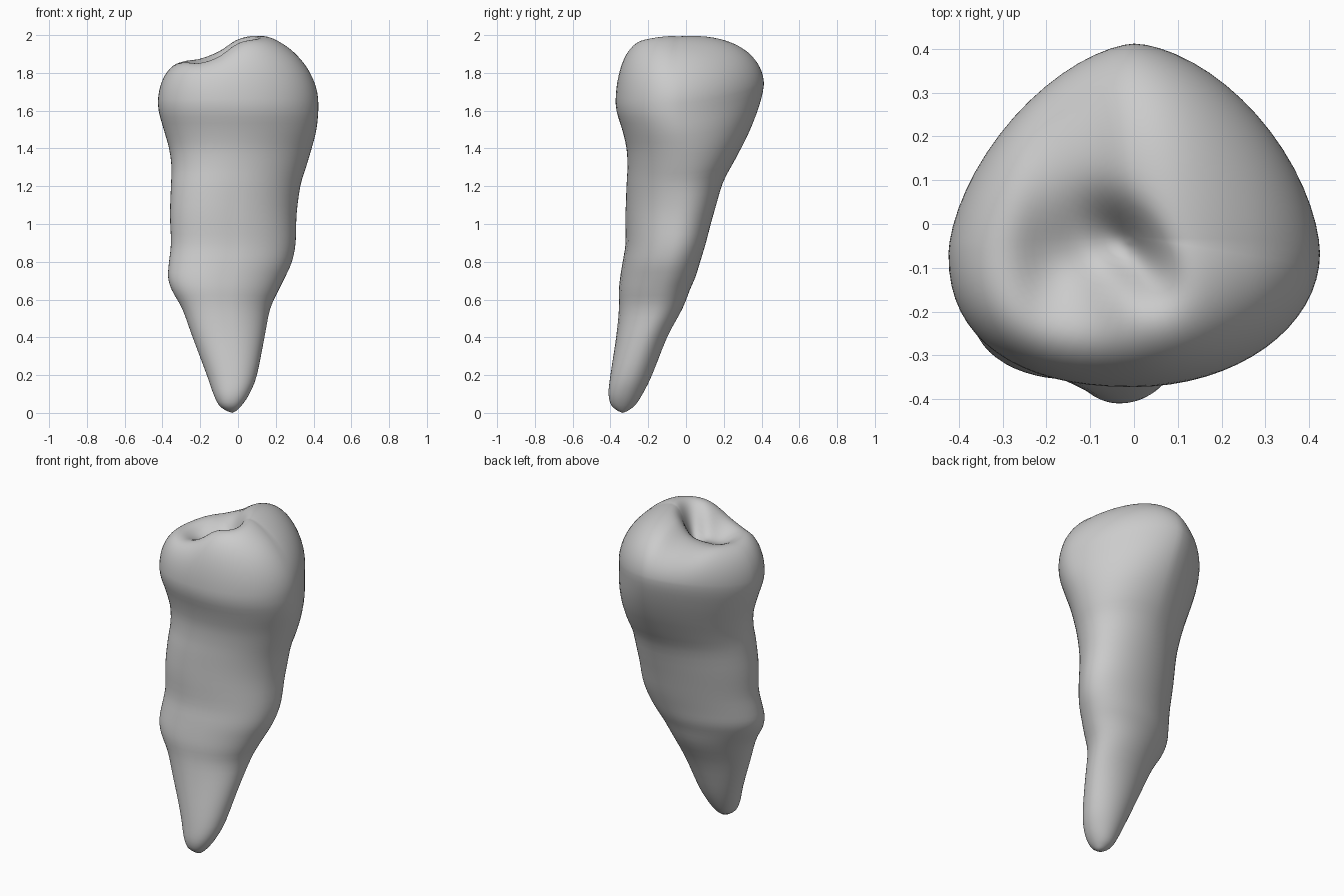
import bpy
import bmesh
from math import sin, cos, pi, exp, asin, copysign

cube = bpy.data.objects.get("Cube")
if cube:
    bpy.data.objects.remove(cube, do_unlink=True)

SEGMENTS = 64
CAP_RINGS = 30

# Side outline: height, left and right edge, front and back edge
OUTLINE = [
    (0.01, -0.06, -0.01, -0.36, -0.31),
    (0.04, -0.10, 0.02, -0.395, -0.27),
    (0.1, -0.13, 0.06, -0.41, -0.23),
    (0.2, -0.165, 0.10, -0.40, -0.18),
    (0.4, -0.24, 0.14, -0.37, -0.10),
    (0.55, -0.295, 0.17, -0.355, -0.02),
    (0.65, -0.35, 0.215, -0.355, 0.02),
    (0.72, -0.37, 0.25, -0.348, 0.05),
    (0.8, -0.365, 0.285, -0.335, 0.075),
    (0.9, -0.355, 0.305, -0.32, 0.105),
    (1.05, -0.36, 0.31, -0.32, 0.145),
    (1.2, -0.355, 0.33, -0.315, 0.195),
    (1.3, -0.352, 0.36, -0.31, 0.26),
    (1.4, -0.365, 0.39, -0.315, 0.325),
    (1.5, -0.393, 0.415, -0.338, 0.375),
    (1.6, -0.42, 0.425, -0.368, 0.407),
    (1.7, -0.427, 0.423, -0.376, 0.417),
]
# Height of the chewing surface across the width
RIDGE = [(-0.5, 1.86), (-0.3, 1.895), (-0.2, 1.895), (-0.1, 1.925),
         (0.0, 1.985), (0.1, 2.008), (0.25, 2.0), (0.5, 1.98)]


def smoothstep(a, b, v):
    t = max(0.0, min(1.0, (v - a) / (b - a)))
    return t * t * (3 - 2 * t)


def spline(rows, i, t):
    """Catmull-Rom point between rows i and i + 1."""
    p = [rows[max(0, min(len(rows) - 1, i + k))] for k in (-1, 0, 1, 2)]
    return [b + 0.5 * t * (c - a + t * (2*a - 5*b + 4*c - d + t * (3*(b - c) + d - a)))
            for a, b, c, d in zip(*p)]


def ridge_height(x):
    for i in range(len(RIDGE) - 1):
        a, b = RIDGE[i][0], RIDGE[i + 1][0]
        if x <= b:
            return spline(RIDGE, i, (x - a) / (b - a))[1]
    return RIDGE[-1][1]


def power(v, e):
    return copysign(abs(v) ** e, v)


def section(row):
    """One horizontal ring: skewed oval on the root, rounded triangle on the crown."""
    z, x0, x1, y0, y1 = row
    crown = smoothstep(1.05, 1.62, z)
    skew = asin(0.28 * smoothstep(0.1, 0.6, z) * (1 - crown))
    cx = (x0 + x1) / 2
    cy = y0 + (y1 - y0) * (0.5 - 0.11 * crown)
    ring = []
    for k in range(SEGMENTS):
        a = 2 * pi * k / SEGMENTS
        sx, sy = cos(a), sin(a + skew)
        back = max(0.0, sy)
        if sy > 0:
            e, half = 1 + (0.2 if sx > 0 else 0.25) * crown, y1 - cy
        else:
            e, half = 0.9 + 0.1 * crown if sx > 0 else 1 - 0.14 * crown, cy - y0
        # The crown bulges higher at the back
        ring.append((cx + power(sx, e) * (x1 - x0) / 2, cy + power(sy, e) * half,
                     z + 0.1 * crown * back * back))
    return ring


def hollow(x, y):
    """Depth of the basin and of the groove beside the main cusp."""
    basin = 0.09 * exp(-((x + 0.14) ** 2 + (y + 0.09) ** 2) / 0.018)
    along = (x + 0.01) * 0.6 - (y + 0.06) * 0.8
    across = (x + 0.01) * 0.8 + (y + 0.06) * 0.6
    groove = 0.13 * exp(-(along / 0.11) ** 2 - (across / 0.06) ** 2)
    return basin + groove


# Root and crown wall
rings = []
for i in range(len(OUTLINE) - 1):
    for t in (0, 0.33, 0.67):
        rings.append(section(spline(OUTLINE, i, t)))
while rings[-1][0][2] > 1.64:
    rings.pop()
rim = rings[-1]

# Chewing surface
cap_x, cap_y = 0.0, -0.03
for j in range(1, CAP_RINGS):
    s = cos(pi / 2 * j / CAP_RINGS)
    ring = []
    for k, (rx, ry, rz) in enumerate(rim):
        a = 2 * pi * k / SEGMENTS
        # Shoulders are round on the right, squarer at the left and front
        p = 3 - 0.8 * cos(a) + 1.6 * max(0.0, -cos(a)) + 1.3 * max(0.0, -sin(a))
        x, y = cap_x + (rx - cap_x) * s, cap_y + (ry - cap_y) * s
        rise = (1 - s ** p) ** 0.5
        ring.append((x, y, rz + (ridge_height(x) - rz) * rise - hollow(x, y) * rise))
    rings.append(ring)

bm = bmesh.new()
loops = [[bm.verts.new(co) for co in ring] for ring in rings]
for low, high in zip(loops, loops[1:]):
    for k in range(SEGMENTS):
        n = (k + 1) % SEGMENTS
        bm.faces.new((low[k], low[n], high[n], high[k]))


def close(loop, co):
    tip = bm.verts.new(co)
    for k in range(SEGMENTS):
        bm.faces.new((loop[k], loop[(k + 1) % SEGMENTS], tip))


close(loops[0], (-0.03, -0.335, 0.0))
close(loops[-1], (cap_x, cap_y, ridge_height(cap_x) - hollow(cap_x, cap_y)))
bmesh.ops.recalc_face_normals(bm, faces=bm.faces)

mesh = bpy.data.meshes.new("tooth")
bm.to_mesh(mesh)
bm.free()
tooth = bpy.data.objects.new("tooth", mesh)
bpy.context.collection.objects.link(tooth)

# Plain grey material
grey = bpy.data.materials.new("plain grey")
grey.use_nodes = True
colour = (0.6, 0.6, 0.6, 1)
grey.diffuse_color = colour
grey.node_tree.nodes["Principled BSDF"].inputs["Base Color"].default_value = colour
mesh.materials.append(grey)

bpy.context.view_layer.objects.active = tooth
tooth.select_set(True)
bpy.ops.object.shade_smooth()
